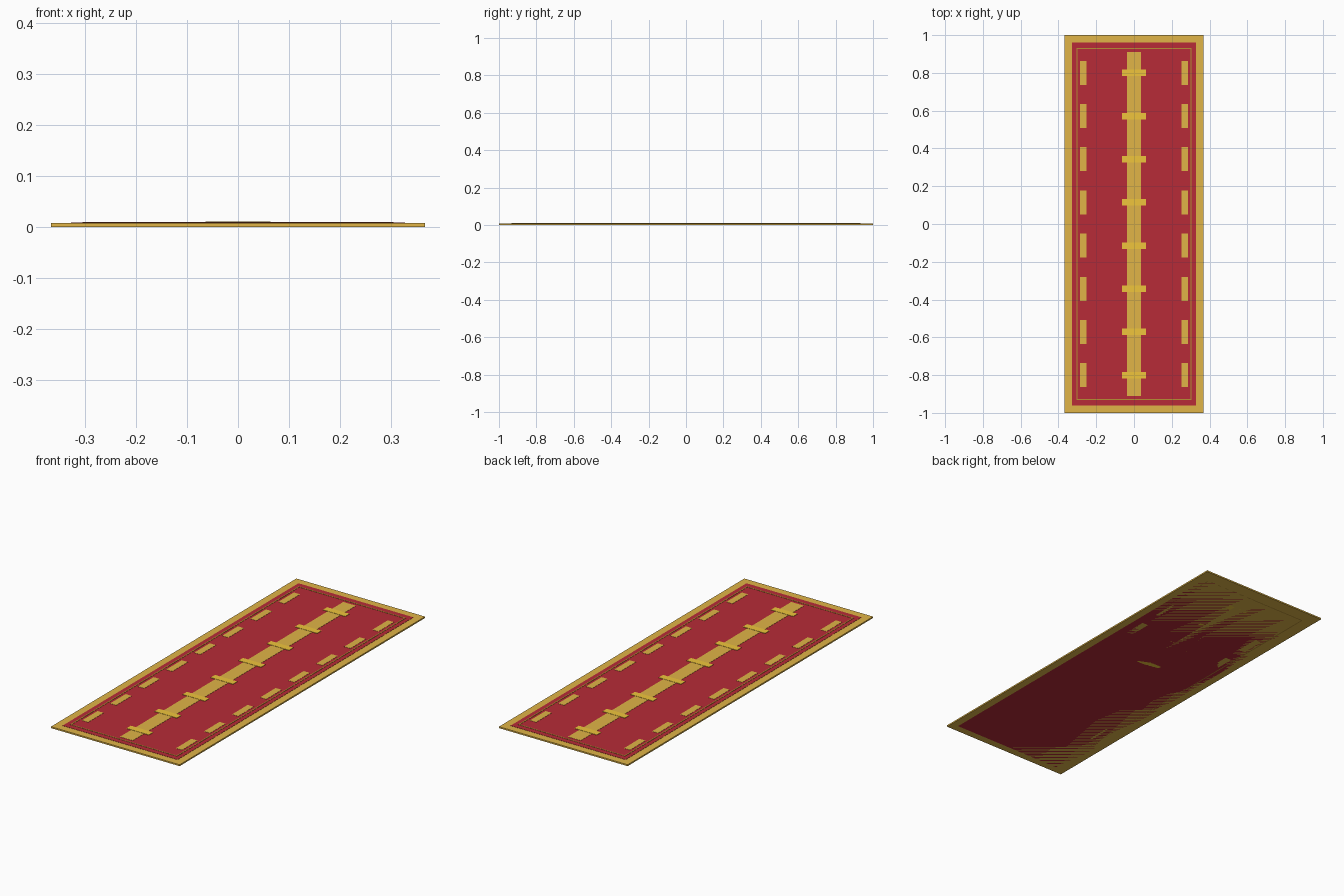
import bpy, bmesh
from mathutils import Matrix

if "Cube" in bpy.data.objects:
    bpy.data.objects.remove(bpy.data.objects["Cube"])


def mat(name, col):
    m = bpy.data.materials.new(name)
    m.diffuse_color = (*col, 1)
    m.use_nodes = True
    m.node_tree.nodes["Principled BSDF"].inputs["Base Color"].default_value = m.diffuse_color
    return m


gold = mat("gold", (0.75, 0.46, 0.063))
bright = mat("bright_gold", (0.87, 0.56, 0.045))
dark = mat("dark_gold", (0.48, 0.28, 0.035))
red = mat("red", (0.473, 0.0245, 0.038))


# One object made of flat slabs: (cx, cy, width, length), all standing on z = 0
def slabs(name, rects, top, material):
    bm = bmesh.new()
    for cx, cy, w, l in rects:
        bmesh.ops.create_cube(bm, size=1, matrix=Matrix.Translation((cx, cy, top / 2))
                              @ Matrix.Diagonal((w, l, top, 1)))
    me = bpy.data.meshes.new(name)
    bm.to_mesh(me)
    bm.free()
    me.materials.append(material)
    ob = bpy.data.objects.new(name, me)
    bpy.context.collection.objects.link(ob)
    return ob


rows = [-0.8 + i * 1.6 / 7 for i in range(8)]

# Gold border and red field
slabs("rug_border", [(0, 0, 0.734, 2.0)], 0.0075, gold)
slabs("rug_field", [(0, 0, 0.656, 1.922)], 0.0085, red)

# Thin inset outline
slabs("outline_sides", [(s * 0.302, 0, 0.006, 1.866) for s in (-1, 1)], 0.0097, dark)
slabs("outline_ends", [(0, s * 0.93, 0.598, 0.006) for s in (-1, 1)], 0.0097, dark)

# Centre band with cross bars
slabs("centre_band", [(0, 0, 0.073, 1.82)], 0.0095, gold)
slabs("cross_bars", [(0, y, 0.127, 0.035) for y in rows], 0.0107, bright)

# Dashes along both sides
slabs("side_dashes", [(s * 0.268, y, 0.035, 0.127) for y in rows for s in (-1, 1)], 0.0095, gold)
